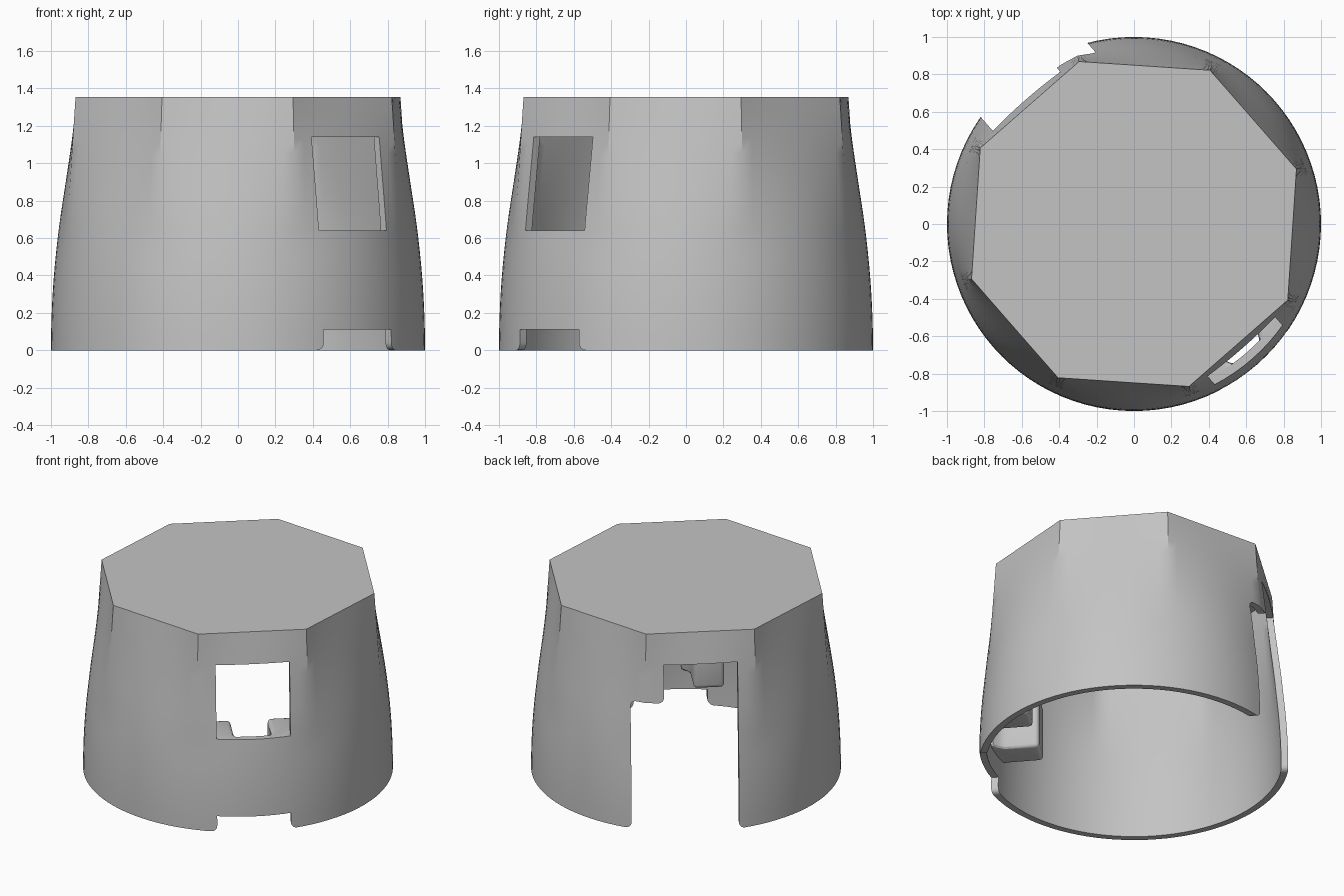
import bpy, bmesh, math

old = bpy.data.objects.get("Cube")
if old:
    bpy.data.objects.remove(old, do_unlink=True)

TURN = math.radians(-48.8)   # direction of the window; local +x points out of it
HEIGHT = 1.355
WALL = 0.045
SEGMENTS = 96
LEVELS = 18

grey = bpy.data.materials.new("light grey")
grey.use_nodes = True
COLOUR = (0.55, 0.55, 0.55, 1)
grey.diffuse_color = COLOUR
grey.node_tree.nodes["Principled BSDF"].inputs["Base Color"].default_value = COLOUR


def make_object(name, bm):
    bmesh.ops.recalc_face_normals(bm, faces=bm.faces)
    mesh = bpy.data.meshes.new(name)
    bm.to_mesh(mesh)
    bm.free()
    mesh.materials.append(grey)
    obj = bpy.data.objects.new(name, mesh)
    obj.rotation_euler.z = TURN
    bpy.context.collection.objects.link(obj)
    return obj


def apply_modifier(obj, kind, **settings):
    mod = obj.modifiers.new(kind.title(), kind)
    for key, value in settings.items():
        setattr(mod, key, value)
    bpy.context.view_layer.objects.active = obj
    bpy.ops.object.modifier_apply(modifier=mod.name)


def combine(obj, tool, operation="DIFFERENCE", keep=False):
    tool.hide_render = True
    apply_modifier(obj, "BOOLEAN", object=tool, operation=operation, solver="EXACT")
    if not keep:
        bpy.data.objects.remove(tool, do_unlink=True)


def radius(angle, z):
    """Circle at the foot that bows inward and turns into an octagon at the top."""
    flat = 1 - (0.1 * z * z if z < 0.8 else 0.064 + 0.16 * (z - 0.8))
    weight = max(0, min(1, (z - 0.55) / 0.805)) ** 1.2
    eighth = math.pi / 4
    phi = (angle + eighth / 2) % eighth - eighth / 2
    return flat * (1 + weight * (1 / math.cos(phi) - 1))


def body_rings(bm, inset, top):
    rings = []
    for i in range(LEVELS + 1):
        z = top * i / LEVELS
        ring = []
        for s in range(SEGMENTS):
            a = math.tau * (s + 0.5 * (SEGMENTS // 8 % 2)) / SEGMENTS
            r = radius(a, z) - inset
            ring.append(bm.verts.new((r * math.cos(a), r * math.sin(a), z)))
        rings.append(ring)
    for low, high in zip(rings, rings[1:]):
        bridge(bm, low, high)
    bm.faces.new(rings[-1])
    return rings[0]


def bridge(bm, low, high):
    for s in range(SEGMENTS):
        n = (s + 1) % SEGMENTS
        bm.faces.new((low[s], low[n], high[n], high[s]))


def prism(name, points, offset):
    """Closed polygon extruded along the offset."""
    bm = bmesh.new()
    face = bm.faces.new([bm.verts.new(p) for p in points])
    out = bmesh.ops.extrude_face_region(bm, geom=[face])
    moved = [v for v in out["geom"] if isinstance(v, bmesh.types.BMVert)]
    bmesh.ops.translate(bm, verts=moved, vec=offset)
    return make_object(name, bm)


def arc(cy, cz, r, start, end, steps=5):
    angles = [math.radians(start + (end - start) * i / steps) for i in range(steps + 1)]
    return [(cy + r * math.cos(a), cz + r * math.sin(a)) for a in angles]


def wall_cutter(name, outline, side):
    return prism(name, [(0.5 * side, y, z) for y, z in outline], (0.7 * side, 0, 0))


# Hollow housing, open at the foot
bm = bmesh.new()
outer = body_rings(bm, 0, HEIGHT)
inner = body_rings(bm, WALL, HEIGHT - WALL)
bridge(bm, outer, inner)
housing = make_object("housing_shell", bm)

# Openings in the wall
HALF = 0.24
R = 0.04
FOOT = -0.1
window = [(-HALF, 0.64), (HALF, 0.64), (HALF, 1.14), (-HALF, 1.14)]
foot_right = [(HALF + R, FOOT)] + arc(HALF + R, R, R, 270, 180)
foot_left = arc(-HALF - R, R, R, 0, -90) + [(-HALF - R, FOOT)]
notch = foot_right + [(HALF, 0.11), (-HALF, 0.11)] + foot_left
WIDE = 0.45
SHOULDER = 0.88
doorway = ([(WIDE + R, FOOT)] + arc(WIDE + R, R, R, 270, 180)
           + arc(WIDE - R, SHOULDER - R, R, 0, 90)
           + arc(HALF + R, SHOULDER + R, R, 270, 180)
           + [(HALF, 1.14), (-HALF, 1.14)] + foot_left)
combine(housing, wall_cutter("window_cutter", window, 1))
combine(housing, wall_cutter("notch_cutter", notch, 1))
combine(housing, wall_cutter("doorway_cutter", doorway, -1))

# Two drilled lugs inside the wall under the window
bm = bmesh.new()
bm.faces.new(body_rings(bm, WALL / 2, HEIGHT))
trim = make_object("lug_trim", bm)
plan = [(0.64, 0.12), (0.86, 0.12), (0.9, 0.1), (0.93, 0.07),
        (1.1, 0.07), (1.1, 0.32), (0.64, 0.32)]
lugs = []
for name, side in (("lug_left", 1), ("lug_right", -1)):
    lug = prism(name, [(x, y * side, 0.25) for x, y in plan], (0, 0, 0.39))
    apply_modifier(lug, "BEVEL", width=0.025, segments=3, limit_method="ANGLE",
                   angle_limit=math.radians(50))
    combine(lug, trim, "INTERSECT", keep=True)
    hole = [(x, 0, z) for x, z in arc(0.76, 0.45, 0.045, 0, 345, 23)]
    combine(lug, prism("hole_cutter", hole, (0, 0.6 * side, 0)))
    lugs.append(lug)
bpy.data.objects.remove(trim, do_unlink=True)

# Smooth shading that keeps the crisp edges
bpy.ops.object.select_all(action="DESELECT")
for obj in [housing] + lugs:
    obj.select_set(True)
bpy.context.view_layer.objects.active = housing
bpy.ops.object.shade_smooth_by_angle(angle=math.radians(30))
